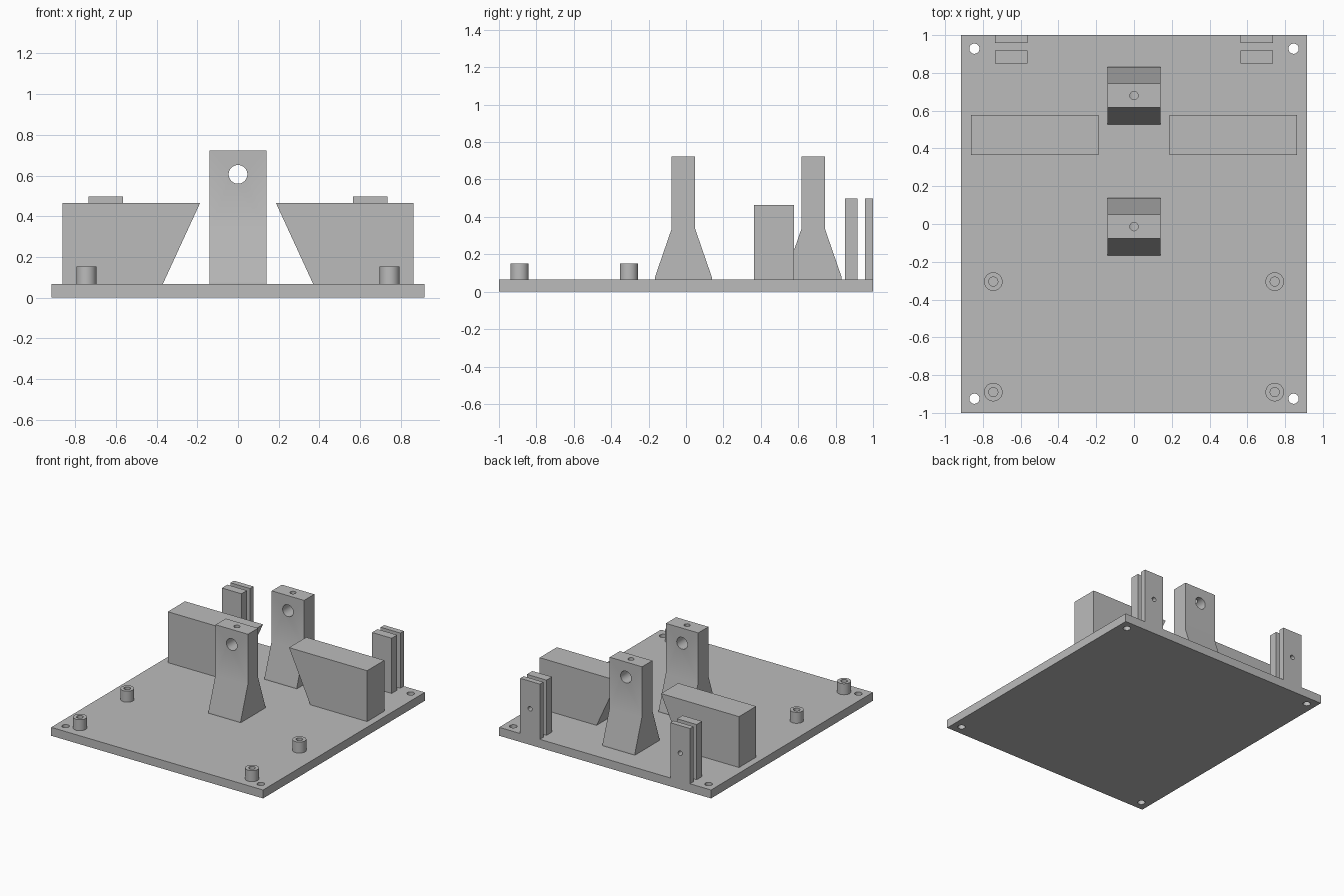
import bpy, bmesh, math
from mathutils import Matrix

if "Cube" in bpy.data.objects:
    bpy.data.objects.remove(bpy.data.objects["Cube"])

GREY = bpy.data.materials.new("plain_grey")
GREY.use_nodes = True
COLOUR = (0.5, 0.5, 0.5, 1)
GREY.diffuse_color = COLOUR
GREY.node_tree.nodes["Principled BSDF"].inputs["Base Color"].default_value = COLOUR

PLATE_TOP = 0.066


def add_object(name, bm):
    bmesh.ops.recalc_face_normals(bm, faces=bm.faces)
    mesh = bpy.data.meshes.new(name)
    bm.to_mesh(mesh)
    bm.free()
    mesh.materials.append(GREY)
    obj = bpy.data.objects.new(name, mesh)
    bpy.context.collection.objects.link(obj)
    return obj


def prism(name, points, depth):
    """Extrude a closed 3D outline along the vector depth."""
    bm = bmesh.new()
    face = bm.faces.new([bm.verts.new(p) for p in points])
    new = bmesh.ops.extrude_face_region(bm, geom=[face])["geom"]
    verts = [v for v in new if isinstance(v, bmesh.types.BMVert)]
    bmesh.ops.translate(bm, verts=verts, vec=depth)
    return add_object(name, bm)


def box(name, x0, x1, y0, y1, z0, z1):
    outline = [(x0, y0, z0), (x1, y0, z0), (x1, y1, z0), (x0, y1, z0)]
    return prism(name, outline, (0, 0, z1 - z0))


def cylinder(name, centre, radius, length, along_y=False):
    turn = Matrix.Rotation(math.pi / 2, 4, "X") if along_y else Matrix()
    bm = bmesh.new()
    bmesh.ops.create_cone(bm, cap_ends=True, segments=48, radius1=radius,
                          radius2=radius, depth=length,
                          matrix=Matrix.Translation(centre) @ turn)
    return add_object(name, bm)


def drill(obj, centre, radius, length, along_y=False):
    """Cut a round hole and discard the cutter."""
    cutter = cylinder("hole_cutter", centre, radius, length, along_y)
    cutter.hide_render = True
    mod = obj.modifiers.new("hole", "BOOLEAN")
    mod.operation, mod.solver, mod.object = "DIFFERENCE", "EXACT", cutter
    bpy.context.view_layer.objects.active = obj
    bpy.ops.object.modifier_apply(modifier=mod.name)
    bpy.data.objects.remove(cutter)


def smooth(obj):
    bpy.ops.object.select_all(action="DESELECT")
    obj.select_set(True)
    bpy.context.view_layer.objects.active = obj
    bpy.ops.object.shade_smooth_by_angle(angle=math.radians(30))


SIDES = (("left", 1), ("right", -1))

# Base plate with a screw hole in each corner
plate = box("base_plate", -0.917, 0.917, -1, 1, 0, PLATE_TOP)
for _, s in SIDES:
    for y in (-0.925, 0.928):
        drill(plate, (s * 0.845, y, PLATE_TOP / 2), 0.027, 0.2)
smooth(plate)

# Flared bearing pillars with a shaft hole and a set screw hole
for name, y in (("front", -0.014), ("back", 0.68)):
    half = [(0.152, PLATE_TOP), (0.152, 0.078), (0.063, 0.336), (0.063, 0.724)]
    outline = half + [(-a, z) for a, z in reversed(half)]
    pillar = prism(name + "_pillar", [(-0.14, y + a, z) for a, z in outline],
                   (0.28, 0, 0))
    drill(pillar, (0, y, 0.606), 0.046, 0.5, along_y=True)
    drill(pillar, (0, y, 0.7), 0.022, 0.2)
    smooth(pillar)

for side, s in SIDES:
    # Support block with a slanted inner end
    prism(side + "_support_block",
          [(s * x, 0.364, z) for x, z in ((0.863, PLATE_TOP), (0.863, 0.464),
                                          (0.187, 0.464), (0.37, PLATE_TOP))],
          (0, 0.213, 0))

    # Pair of slotted bracket plates at the back edge
    x0, x1 = sorted((s * 0.565, s * 0.735))
    for name, y0, y1 in (("inner", 0.85, 0.918), ("outer", 0.957, 1.0)):
        tab = box(f"{side}_{name}_bracket", x0, x1, y0, y1, PLATE_TOP, 0.498)
        drill(tab, (s * 0.65, (y0 + y1) / 2, 0.282), 0.018, 0.2, along_y=True)
        smooth(tab)

    # Hollow standoffs
    for name, y in (("front", -0.89), ("middle", -0.305)):
        post = cylinder(f"{side}_{name}_standoff",
                        (s * 0.745, y, (PLATE_TOP + 0.152) / 2), 0.049,
                        0.152 - PLATE_TOP)
        drill(post, (s * 0.745, y, 0.152), 0.024, 0.3)
        smooth(post)
